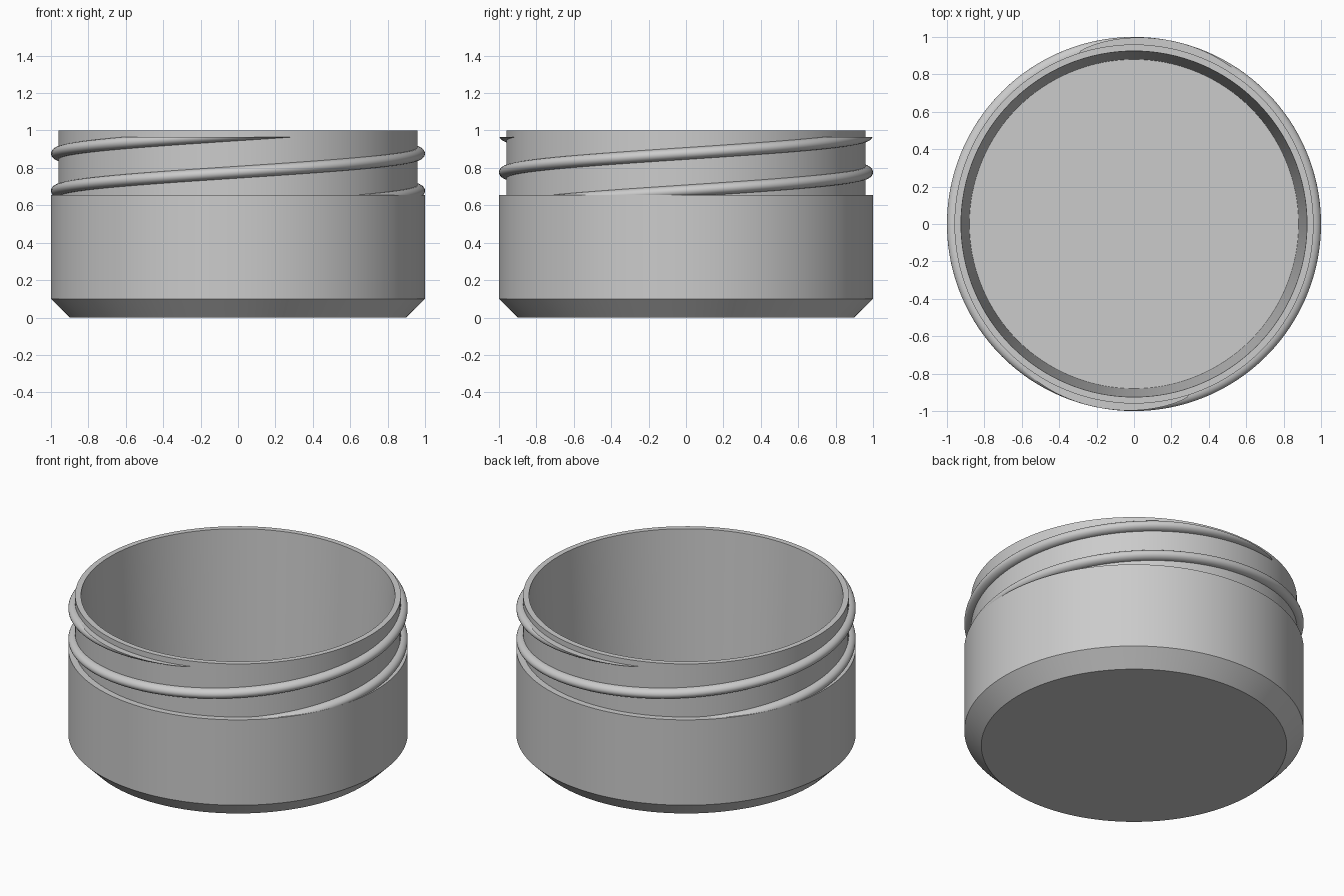
import bpy, bmesh, math

cube = bpy.data.objects.get("Cube")
if cube:
    bpy.data.objects.remove(cube, do_unlink=True)

grey = bpy.data.materials.new("plain_grey")
grey.use_nodes = True
colour = (0.6, 0.6, 0.6, 1)
grey.diffuse_color = colour
grey.node_tree.nodes["Principled BSDF"].inputs["Base Color"].default_value = colour

SEGMENTS = 128
SHOULDER, THREAD_TOP, NECK_RADIUS = 0.655, 0.965, 0.96
LEAD = 0.4


def finish(bm, name):
    """Turn a bmesh into a smooth-shaded object with crisp edges."""
    bmesh.ops.recalc_face_normals(bm, faces=bm.faces)
    mesh = bpy.data.meshes.new(name)
    bm.to_mesh(mesh)
    bm.free()
    mesh.materials.append(grey)
    obj = bpy.data.objects.new(name, mesh)
    bpy.context.collection.objects.link(obj)
    bpy.ops.object.select_all(action="DESELECT")
    obj.select_set(True)
    bpy.context.view_layer.objects.active = obj
    bpy.ops.object.shade_smooth_by_angle(angle=math.radians(30))


def lathe(name, profile):
    """Revolve (radius, height) points and cap both ends."""
    bm = bmesh.new()
    rings = []
    for radius, z in profile:
        angles = [math.tau * i / SEGMENTS for i in range(SEGMENTS)]
        rings.append([bm.verts.new((radius * math.cos(a), radius * math.sin(a), z))
                      for a in angles])
    for low, high in zip(rings, rings[1:]):
        for i in range(SEGMENTS):
            j = (i + 1) % SEGMENTS
            bm.faces.new((low[i], low[j], high[j], high[i]))
    bm.faces.new(rings[0])
    bm.faces.new(rings[-1])
    finish(bm, name)


def thread(name, start_angle):
    """Sweep a rounded ridge up a helix, then trim it flat at both ends."""
    bm = bmesh.new()
    profile = [(NECK_RADIUS - 0.015, -0.032)]
    for k in range(13):
        a = math.pi * (k / 12 - 0.5)
        profile.append((NECK_RADIUS + 0.04 * math.cos(a), 0.032 * math.sin(a)))
    profile.append((NECK_RADIUS - 0.015, 0.032))
    rows = []
    steps = 150
    for i in range(steps + 1):
        turn = -0.25 + 1.15 * i / steps
        angle = start_angle + math.tau * turn
        z = 0.677 + LEAD * turn
        rows.append([bm.verts.new((r * math.cos(angle), r * math.sin(angle), z + dz))
                     for r, dz in profile])
    count = len(profile)
    for a, b in zip(rows, rows[1:]):
        for k in range(count):
            m = (k + 1) % count
            bm.faces.new((a[k], a[m], b[m], b[k]))
    bm.faces.new(rows[0])
    bm.faces.new(rows[-1])
    for height, direction in ((SHOULDER - 0.005, -1), (THREAD_TOP, 1)):
        cut = bmesh.ops.bisect_plane(
            bm, geom=bm.verts[:] + bm.edges[:] + bm.faces[:],
            plane_co=(0, 0, height), plane_no=(0, 0, direction), clear_outer=True)
        edges = [e for e in cut["geom_cut"] if isinstance(e, bmesh.types.BMEdge)]
        bmesh.ops.triangle_fill(bm, edges=edges, use_beauty=True)
    finish(bm, name)


# Jar wall: chamfered base, body, shoulder, neck, rim and tapered inside
lathe("jar_body", [
    (0.9, 0), (1, 0.1), (1, SHOULDER), (NECK_RADIUS, SHOULDER),
    (NECK_RADIUS, 1), (0.925, 1), (0.88, 0.08)])

# Two-start screw thread
for side, start in (("right", math.pi), ("left", 0)):
    thread(f"{side}_thread", start)
